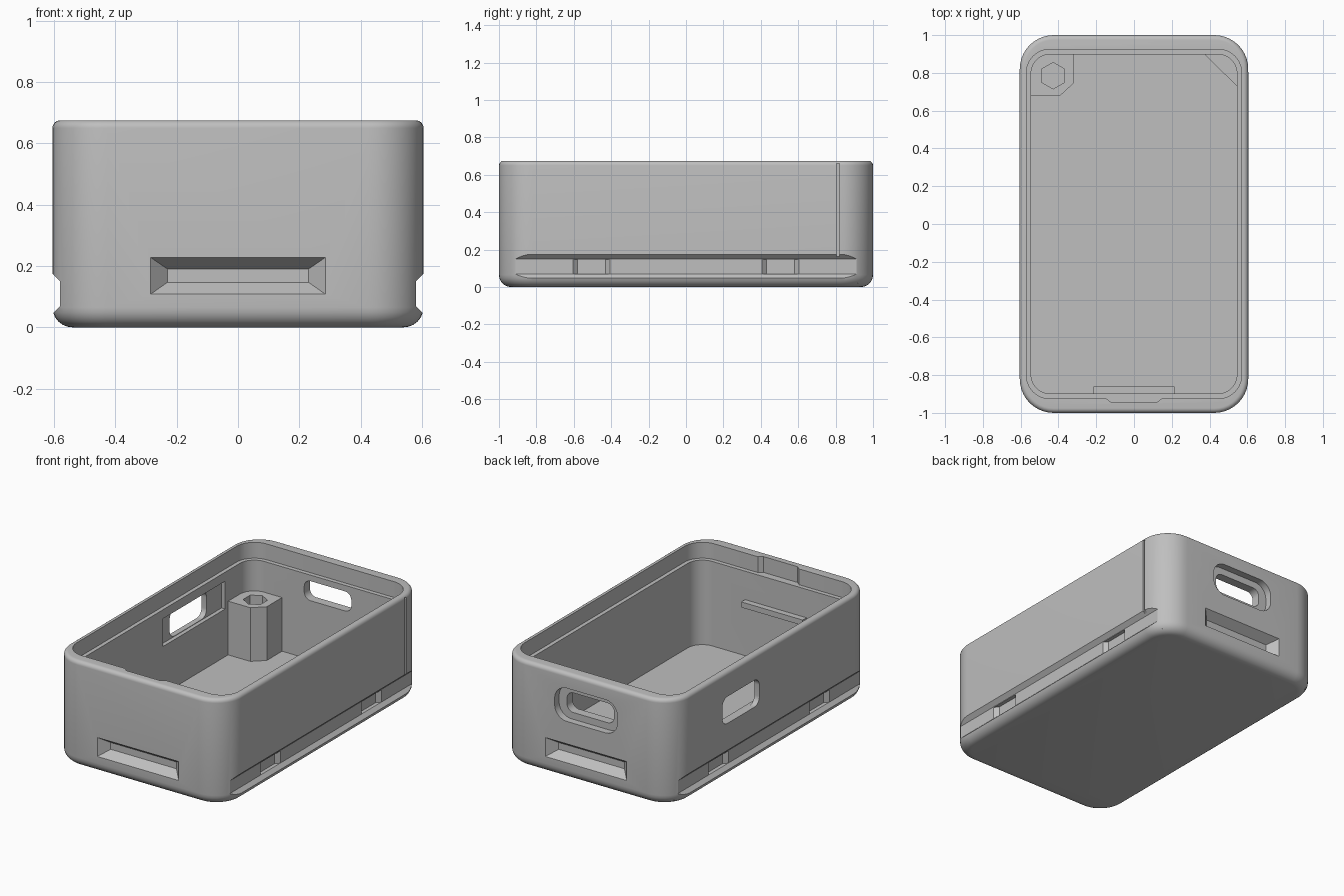
import bpy
import bmesh
from math import sin, cos, pi

cube = bpy.data.objects.get("Cube")
if cube:
    bpy.data.objects.remove(cube, do_unlink=True)

grey = bpy.data.materials.new("Matte Grey")
grey.use_nodes = True
grey.diffuse_color = (0.52, 0.52, 0.52, 1)
grey.node_tree.nodes["Principled BSDF"].inputs["Base Color"].default_value = (0.52, 0.52, 0.52, 1)


def rounded(hx, hy, r, cx=0, cy=0, seg=10):
    """Rounded rectangle outline, counter-clockwise."""
    pts = []
    for q, (sx, sy) in enumerate(((1, 1), (-1, 1), (-1, -1), (1, -1))):
        for i in range(seg + 1):
            a = (q + i / seg) * pi / 2
            pts.append((cx + sx * (hx - r) + r * cos(a), cy + sy * (hy - r) + r * sin(a)))
    return pts


def rect(u0, u1, v0, v1):
    return [(u0, v0), (u1, v0), (u1, v1), (u0, v1)]


def loft(name, axis, *rings):
    """Join (outline, position) rings along an axis into a closed solid."""
    place = {"x": lambda u, v, w: (w, u, v),
             "y": lambda u, v, w: (u, w, v),
             "z": lambda u, v, w: (u, v, w)}[axis]
    bm = bmesh.new()
    loops = [[bm.verts.new(place(u, v, w)) for u, v in pts] for pts, w in rings]
    for low, high in zip(loops, loops[1:]):
        for i in range(len(low)):
            j = (i + 1) % len(low)
            bm.faces.new((low[i], low[j], high[j], high[i]))
    bm.faces.new(loops[0][::-1])
    bm.faces.new(loops[-1])
    bmesh.ops.recalc_face_normals(bm, faces=bm.faces)
    mesh = bpy.data.meshes.new(name)
    bm.to_mesh(mesh)
    bm.free()
    mesh.materials.append(grey)
    obj = bpy.data.objects.new(name, mesh)
    bpy.context.collection.objects.link(obj)
    return obj


def combine(target, tool, operation="DIFFERENCE"):
    tool.hide_render = True
    mod = target.modifiers.new(tool.name, "BOOLEAN")
    mod.operation = operation
    mod.solver = "EXACT"
    mod.object = tool
    bpy.context.view_layer.objects.active = target
    bpy.ops.object.modifier_apply(modifier=mod.name)
    bpy.data.objects.remove(tool, do_unlink=True)


# Outer shell with a large bottom fillet and a small top fillet
HX, HY, R, H = 0.605, 1.0, 0.18, 0.675
LOW, TOP = 0.065, 0.025


def shell_ring(inset, z):
    return rounded(HX - inset, HY - inset, R - inset), z


steps = [i / 6 * pi / 2 for i in range(7)]
rings = [shell_ring(LOW * (1 - sin(a)), LOW * (1 - cos(a))) for a in steps]
rings += [shell_ring(TOP * (1 - cos(a)), H - TOP + TOP * sin(a)) for a in steps]
case = loft("enclosure_body", "z", *rings)

# Main cavity and the wider lid seat
FLOOR, SEAT = 0.04, 0.575
combine(case, loft("cavity", "z", (rounded(0.545, 0.898, 0.1), FLOOR),
                   (rounded(0.545, 0.898, 0.1), 0.8)))
combine(case, loft("lid_seat", "z", (rounded(0.57, 0.925, 0.125), SEAT),
                   (rounded(0.57, 0.925, 0.125), 0.8)))
catch = [(-0.15, -0.91), (-0.145, -0.925), (-0.12, -0.945),
         (0.12, -0.945), (0.145, -0.925), (0.15, -0.91)]
combine(case, loft("lid_catch", "z", (catch, SEAT), (catch, 0.8)))

# Corner screw post, corner gusset and front rail
POST = 0.38
post = [(-0.56, 0.68), (-0.39, 0.68), (-0.32, 0.745), (-0.32, 0.92), (-0.56, 0.92)]
gusset = [(0.35, 0.92), (0.555, 0.72), (0.555, 0.92)]
combine(case, loft("screw_post", "z", (post, 0.02), (post, POST)), "UNION")
combine(case, loft("corner_gusset", "z", (gusset, 0.02), (gusset, POST)), "UNION")
rail = rect(-0.215, 0.215, 0.36, 0.395)
combine(case, loft("front_rail", "y", (rail, -0.93), (rail, -0.86)), "UNION")

# Hexagonal socket in the post
hexagon = [(-0.428 + 0.07 * cos(pi / 6 + i * pi / 3),
            0.785 + 0.07 * sin(pi / 6 + i * pi / 3)) for i in range(6)]
combine(case, loft("hex_socket", "z", (hexagon, 0.15), (hexagon, 0.5)))

# Tapered finger notches in front and back
for s in (-1, 1):
    mouth = rect(-0.285, 0.285, 0.108, 0.228)
    combine(case, loft("end_notch", "y", (mouth, s * 1.05), (mouth, s * HY),
                       (rect(-0.23, 0.23, 0.147, 0.19), s * 0.945)))

# Side grooves, each with two tapered pockets
for s in (-1, 1):
    profile = [(s * 0.58, 0.07), (s * 0.66, -0.01), (s * 0.66, 0.23), (s * 0.58, 0.15)]
    combine(case, loft("side_groove", "y", (profile, -1.1), (profile, 1.1)))
    for y in (-0.505, 0.505):
        wide = rect(y - 0.1, y + 0.1, 0.07, 0.147)
        combine(case, loft("groove_pocket", "x", (wide, s * 0.59), (wide, s * 0.58),
                           (rect(y - 0.075, y + 0.075, 0.07, 0.147), s * 0.557)))

# Thin vertical seam on one side
seam = rect(0.593, 0.65, 0.805, 0.82)
combine(case, loft("side_seam", "z", (seam, 0.16), (seam, 0.66)))

# Rear port: rounded recess around a through slot
recess = rounded(0.22, 0.105, 0.085, 0, 0.475)
slot = rounded(0.165, 0.062, 0.045, 0, 0.475)
combine(case, loft("port_recess", "y", (recess, 0.955), (recess, 1.1)))
combine(case, loft("port_slot", "y", (slot, 0.85), (slot, 1.1)))

# Side window with a rectangular recess on the inside
window = rounded(0.185, 0.085, 0.05, 0.315, 0.43)
inner = rect(0.03, 0.65, 0.342, 0.518)
combine(case, loft("side_window", "x", (window, -0.7), (window, -0.5)))
combine(case, loft("window_recess", "x", (inner, -0.57), (inner, -0.5)))

# Smooth the fillets, keep the cut edges sharp
bpy.ops.object.select_all(action="DESELECT")
case.select_set(True)
bpy.context.view_layer.objects.active = case
bpy.ops.object.shade_smooth_by_angle(angle=pi / 6)
